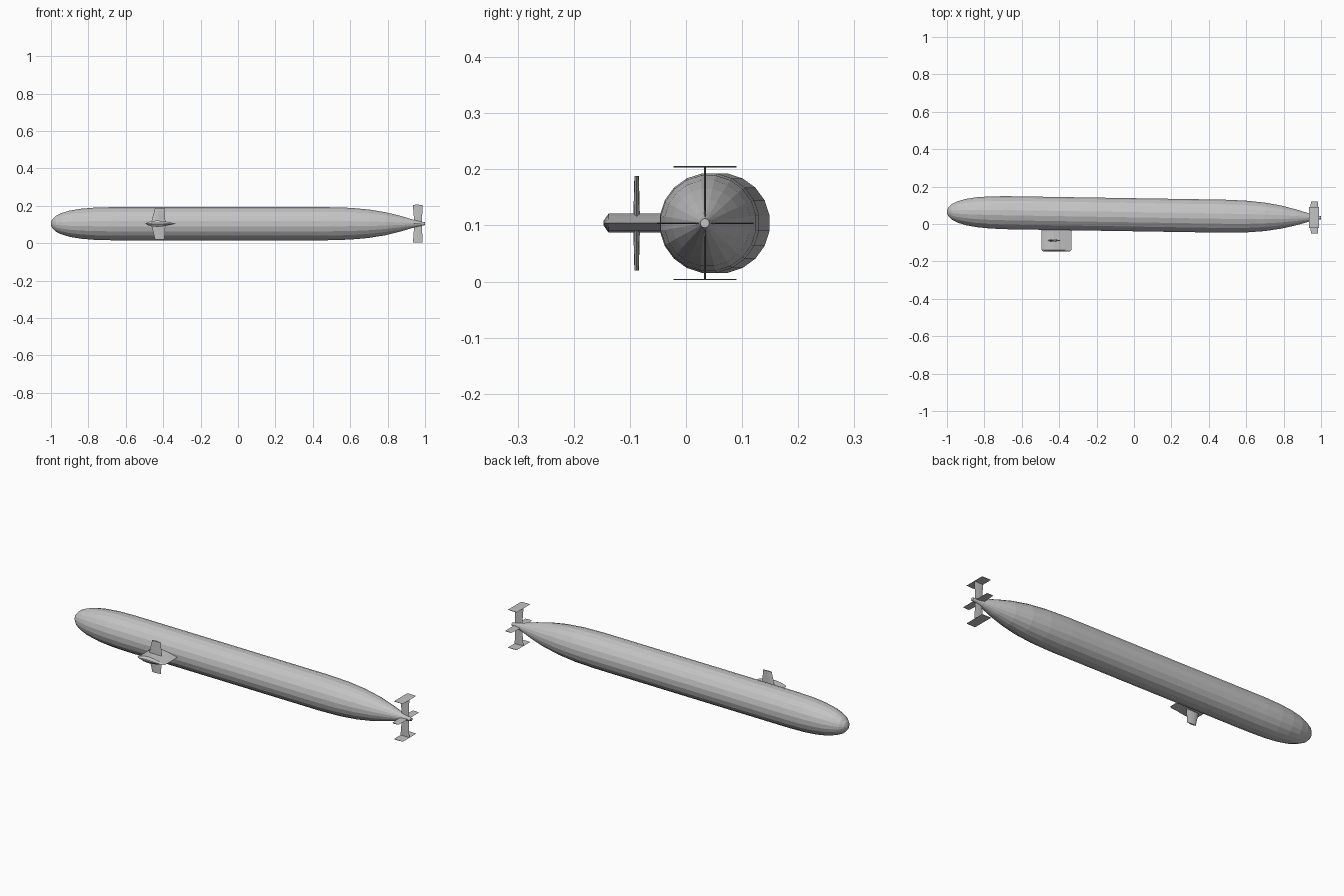
import bpy, bmesh, math

if "Cube" in bpy.data.objects:
    bpy.data.objects.remove(bpy.data.objects["Cube"])

grey = bpy.data.materials.new("hull grey")
grey.diffuse_color = (0.55, 0.55, 0.55, 1)
grey.use_nodes = True
grey.node_tree.nodes["Principled BSDF"].inputs["Base Color"].default_value = grey.diffuse_color
CZ = 0.104          # height of the hull axis
TAIL_Y = 0.034      # hull axis at the tail


def loft(name, rings):
    """Join equal-length point rings with quads and cap both ends."""
    bm = bmesh.new()
    vs = [[bm.verts.new(p) for p in r] for r in rings]
    n = len(vs[0])
    for a, b in zip(vs, vs[1:]):
        for i in range(n):
            j = (i + 1) % n
            bm.faces.new((a[i], a[j], b[j], b[i]))
    bm.faces.new(vs[0])
    bm.faces.new(vs[-1])
    bmesh.ops.recalc_face_normals(bm, faces=bm.faces[:])
    me = bpy.data.meshes.new(name)
    bm.to_mesh(me)
    bm.free()
    me.materials.append(grey)
    ob = bpy.data.objects.new(name, me)
    bpy.context.collection.objects.link(ob)
    return ob


def foil(x0, x1, half):
    """Streamlined section as (chord position, thickness offset) pairs."""
    shape = [(0, 0), (0.08, 0.45), (0.22, 0.85), (0.4, 1), (0.6, 0.8), (0.8, 0.42), (1, 0)]
    pts = shape + [(t, -h) for t, h in shape[-2:0:-1]]
    return [(x0 + (x1 - x0) * t, h * half) for t, h in pts]


# Hull: faceted body of revolution on a slightly slanted axis
profile = [(-1.0, 0.008), (-0.993, 0.024), (-0.975, 0.042), (-0.945, 0.057),
           (-0.9, 0.071), (-0.84, 0.081), (-0.77, 0.087), (-0.68, 0.0895),
           (0.48, 0.0895), (0.6, 0.086), (0.7, 0.077), (0.79, 0.062),
           (0.87, 0.042), (0.94, 0.021), (0.975, 0.012), (1.0, 0.008)]
SIDES = 20
hull = []
for x, r in profile:
    y = 0.0495 - 0.016 * x
    angles = [2 * math.pi * (i + 0.5) / SIDES for i in range(SIDES)]
    hull.append([(x, y + r * math.cos(a), CZ + r * math.sin(a)) for a in angles])
loft("hull", hull)

# Sail: streamlined tower with a bevelled cap
sail = []
for y, x0, x1, half in [(0.0, -0.495, -0.333, 0.017), (-0.138, -0.495, -0.333, 0.017),
                        (-0.147, -0.485, -0.345, 0.004)]:
    sail.append([(x, y, CZ + h) for x, h in foil(x0, x1, half)])
loft("sail", sail)

# Sail planes: tapered wings on both sides of the sail
for side, label in ((1, "upper"), (-1, "lower")):
    loft(label + "_sail_plane",
         [[(x, -0.088 + h, CZ + side * d) for x, h in foil(x0, x1, t)]
          for d, x0, x1, t in [(0.005, -0.464, -0.388, 0.006),
                               (0.084, -0.444, -0.393, 0.004)]])

# Tail rudders with end plates, and stern planes
for side, label in ((1, "upper"), (-1, "lower")):
    loft(label + "_rudder",
         [[(x, TAIL_Y + h, CZ + side * d) for x, h in foil(x0, x1, 0.0015)]
          for d, x0, x1 in [(0.0, 0.943, 0.983), (0.1, 0.935, 0.987)]])
    loft(label + "_end_plate",
         [[(x, y, CZ + side * 0.1005 + h) for x, h in foil(0.935, 0.988, 0.0012)]
          for y in (-0.022, 0.09)])
    loft(("back" if side > 0 else "front") + "_stern_plane",
         [[(x, TAIL_Y + side * d, CZ + h) for x, h in foil(x0, x1, 0.0015)]
          for d, x0, x1 in [(0.0, 0.94, 0.984), (0.086, 0.946, 0.984)]])
